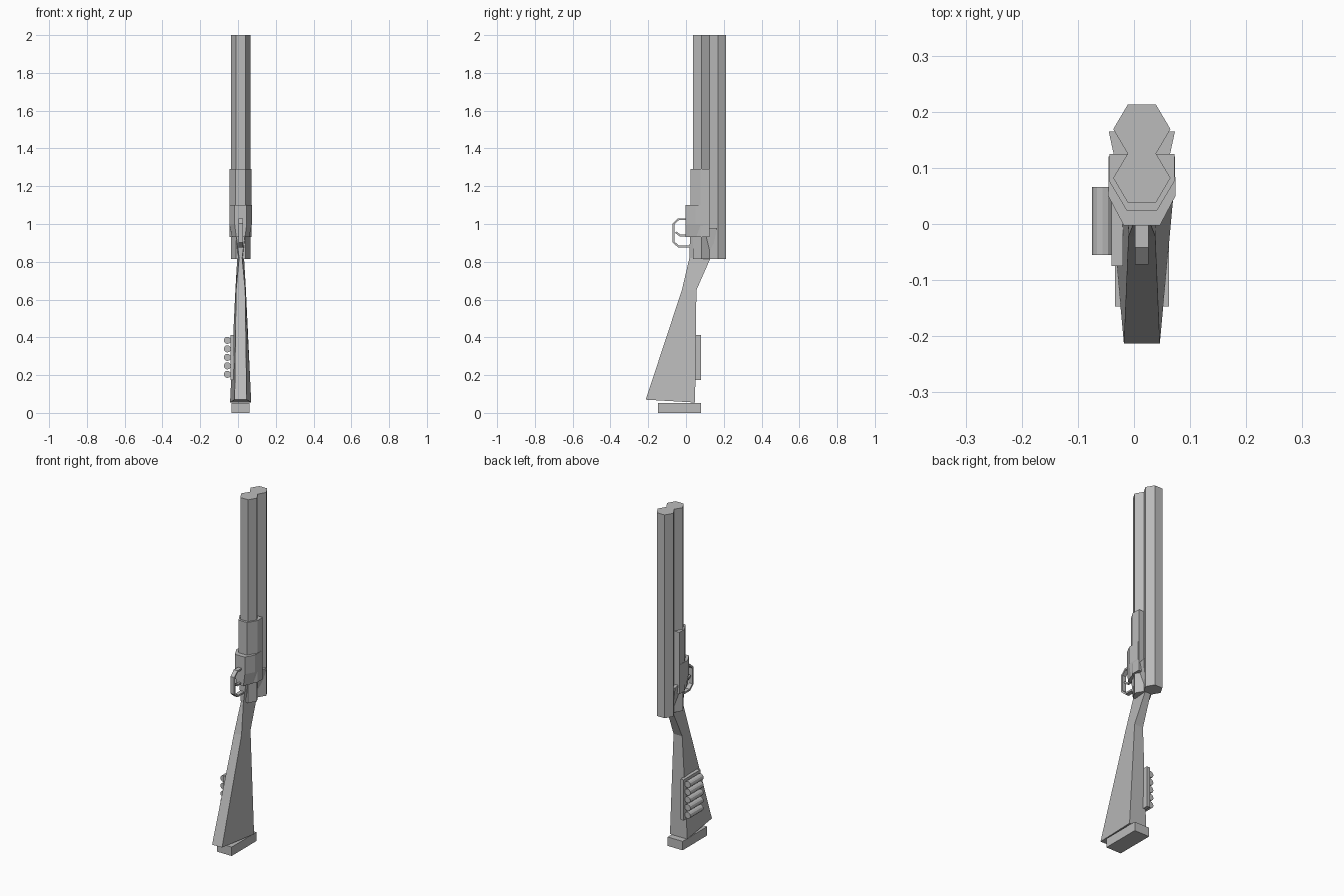
import bpy, bmesh, math
from mathutils import Vector

cube = bpy.data.objects.get("Cube")
if cube:
    bpy.data.objects.remove(cube, do_unlink=True)

CX = 0.014  # centre plane of the gun

grey = bpy.data.materials.new("plain grey")
grey.use_nodes = True
grey.diffuse_color = (0.5, 0.5, 0.5, 1)
grey.node_tree.nodes["Principled BSDF"].inputs["Base Color"].default_value = (0.5, 0.5, 0.5, 1)


def loft(name, rings):
    """Skin a closed solid through rings of equal point count."""
    bm = bmesh.new()
    loops = [[bm.verts.new(p) for p in ring] for ring in rings]
    for a, b in zip(loops, loops[1:]):
        for i in range(len(a)):
            j = (i + 1) % len(a)
            bm.faces.new((a[i], a[j], b[j], b[i]))
    bm.faces.new(loops[0])
    bm.faces.new(loops[-1])
    bmesh.ops.recalc_face_normals(bm, faces=bm.faces)
    mesh = bpy.data.meshes.new(name)
    bm.to_mesh(mesh)
    bm.free()
    mesh.materials.append(grey)
    obj = bpy.data.objects.new(name, mesh)
    bpy.context.collection.objects.link(obj)
    return obj


def section(z, half):
    """Mirror (half width, y) points about the centre plane at height z."""
    right = [(CX + w, y, z) for w, y in half]
    left = [(CX - w, y, z) for w, y in reversed(half)]
    return right + left


def prism(name, half, z0, z1):
    return loft(name, [section(z0, half), section(z1, half)])


def box(name, x0, x1, y0, y1, z0, z1):
    corners = [(x0, y0), (x1, y0), (x1, y1), (x0, y1)]
    return loft(name, [[(x, y, z) for x, y in corners] for z in (z0, z1)])


def strip(name, path, half_width, thickness):
    """Flat band following a (y, z) path."""
    pts = [Vector(p) for p in path]
    rings = []
    for i, p in enumerate(pts):
        a = (p - pts[i - 1]).normalized() if i else (pts[1] - p).normalized()
        b = (pts[i + 1] - p).normalized() if i < len(pts) - 1 else a
        t = (a + b).normalized()
        n = Vector((-t.y, t.x)) * thickness / 2 / max(t.dot(a), 0.5)
        rings.append([(CX + s * half_width, p.x + k * n.x, p.y + k * n.y)
                      for s, k in ((-1, -1), (1, -1), (1, 1), (-1, 1))])
    return loft(name, rings)


# Two stacked hexagonal barrels
for name, y in (("lower_barrel", 0.082), ("upper_barrel", 0.169)):
    prism(name, [(0.025, y - 0.044), (0.051, y), (0.025, y + 0.044)], 0.815, 2.0)

# Fore-end and receiver
prism("fore_end", [(0.027, 0.024), (0.058, 0.076), (0.058, 0.125)], 0.93, 1.29)
loft("receiver", [
    section(0.93, [(0.023, -0.003), (0.045, 0.045), (0.05, 0.12)]),
    section(1.0, [(0.032, -0.003), (0.06, 0.05), (0.059, 0.12)]),
    section(1.1, [(0.032, -0.003), (0.06, 0.05), (0.059, 0.12)]),
])

# Stock flares around the receiver, pinches at the wrist, widens to the butt
stock_sections = [
    (0.98, 0.98, 0.028, 0.059, 0.022, 0.165),
    (0.82, 0.82, 0.008, 0.018, 0.018, 0.13),
    (0.65, 0.65, 0.024, 0.028, -0.022, 0.055),
    (0.07, 0.055, 0.032, 0.056, -0.213, 0.048),
]
loft("stock", [
    [(CX - f, y0, zf), (CX + f, y0, zf), (CX + b, y1, zb), (CX - b, y1, zb)]
    for zf, zb, f, b, y0, y1 in stock_sections])
box("butt_pad", CX - 0.048, CX + 0.048, -0.147, 0.08, 0.0, 0.052)

# Shell holder on the side of the stock
box("shell_plate", -0.04, -0.02, -0.075, 0.08, 0.175, 0.412)
for i in range(5):
    z = 0.204 + 0.045 * i
    ring = [(math.cos(k * math.tau / 12), math.sin(k * math.tau / 12)) for k in range(12)]
    loft(f"shell_{i + 1}", [[(-0.056 + 0.019 * c, y, z + 0.019 * s) for c, s in ring]
                            for y in (-0.055, 0.066)])

# Trigger and its guard
strip("trigger_guard", [(0.01, 1.025), (-0.04, 1.025), (-0.067, 1.0),
                        (-0.067, 0.905), (-0.038, 0.88), (0.03, 0.88)], 0.012, 0.01)
strip("trigger", [(0.03, 0.945), (-0.005, 0.94), (-0.033, 0.94), (-0.055, 0.957)], 0.006, 0.01)
